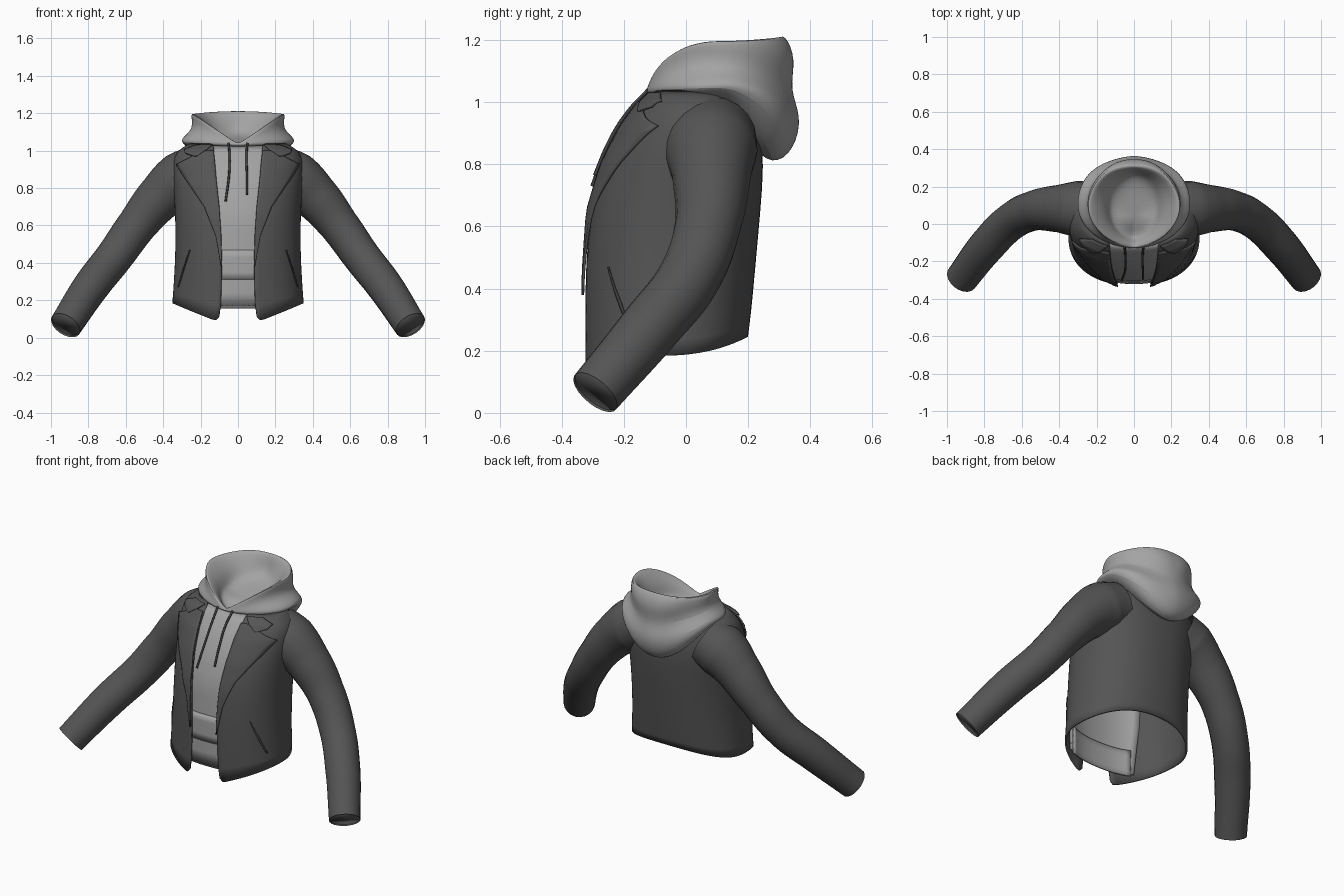
import bpy
import bmesh
from math import sin, cos, pi, asin
from mathutils import Vector, Matrix

if "Cube" in bpy.data.objects:
    bpy.data.objects.remove(bpy.data.objects["Cube"])


def material(name, v):
    m = bpy.data.materials.new(name)
    m.use_nodes = True
    m.diffuse_color = (v, v, v, 1)
    m.node_tree.nodes["Principled BSDF"].inputs["Base Color"].default_value = (v, v, v, 1)
    return m


JACKET = material("charcoal cloth", 0.09)
HOODIE = material("light grey fleece", 0.37)
CORD = material("dark cord", 0.05)


def finish(name, bm, mat, thick=0.0, levels=1, offset=-1):
    bmesh.ops.recalc_face_normals(bm, faces=bm.faces)
    me = bpy.data.meshes.new(name)
    bm.to_mesh(me)
    bm.free()
    me.materials.append(mat)
    ob = bpy.data.objects.new(name, me)
    bpy.context.collection.objects.link(ob)
    if levels:
        sub = ob.modifiers.new("smooth", 'SUBSURF')
        sub.levels = sub.render_levels = levels
    if thick:
        s = ob.modifiers.new("thickness", 'SOLIDIFY')
        s.thickness = thick
        s.offset = offset
    bpy.ops.object.select_all(action='DESELECT')
    ob.select_set(True)
    bpy.context.view_layer.objects.active = ob
    bpy.ops.object.shade_smooth_by_angle(angle=0.9)


def grid_faces(bm, rows, closed):
    for a, b in zip(rows, rows[1:]):
        n = len(a)
        for i in range(n if closed else n - 1):
            j = (i + 1) % n
            bm.faces.new((a[i], a[j], b[j], b[i]))


def power(v, e):
    return abs(v) ** e * (1 if v >= 0 else -1)


def loft(rows, seg, expo=2.0, openings=None, cap=False, fold=0.0):
    """Stack rings (half width, front y, back y, front z, side z, back z)."""
    bm = bmesh.new()
    rings = []
    for k, (rx, yf, yb, zf, zs, zb) in enumerate(rows):
        start = asin((openings[k] / rx) ** (expo / 2)) if openings else 0
        count = seg + 1 if openings else seg
        ring = []
        for i in range(count):
            t = start + (2 * pi - 2 * start) * i / seg
            s, c = sin(t), cos(t)
            z = zs + (zf - zs) * (1 - abs(s)) if c > 0 else zs + (zb - zs) * c * c
            r = 1 + fold * sin(5 * abs(t - pi) + k * 1.3) * (1 - c) / 2
            ring.append(bm.verts.new((rx * r * power(s, 2 / expo),
                        (yf + yb) / 2 - (yb - yf) / 2 * r * power(c, 2 / expo), z)))
        rings.append(ring)
    grid_faces(bm, rings, not openings)
    if cap:
        bm.faces.new(rings[0])
    return bm


# Jacket body, open at the front; its neck edge hides under the hood lining
BODY = [
    (0.352, -0.33, 0.200, 0.05, 0.185, 0.245),
    (0.344, -0.33, 0.210, 0.25, 0.29, 0.32),
    (0.335, -0.33, 0.222, 0.45, 0.45, 0.45),
    (0.335, -0.318, 0.240, 0.65, 0.65, 0.65),
    (0.345, -0.275, 0.252, 0.80, 0.80, 0.80),
    (0.355, -0.215, 0.240, 0.92, 0.92, 0.92),
    (0.335, -0.155, 0.200, 1.00, 1.00, 1.00),
    (0.255, -0.113, 0.150, 1.035, 1.04, 1.03),
]
EDGE = [0.095, 0.09, 0.085, 0.1, 0.115, 0.125, 0.13, 0.13]
EXPO = 2.25
finish("jacket_body", loft(BODY, 44, EXPO, EDGE), JACKET, 0.01)


def front_y(x, z):
    """Depth of the jacket front at a given width and height."""
    for a, b in zip(BODY, BODY[1:]):
        if z <= b[3] or b is BODY[-1]:
            break
    f = min(1, max(0, (z - a[3]) / (b[3] - a[3])))
    rx, yf, yb = (a[i] + (b[i] - a[i]) * f for i in range(3))
    mid, half = (yf + yb) / 2, (yb - yf) / 2
    return mid - half * max(0, 1 - abs(x / rx) ** EXPO) ** (1 / EXPO)


def patch(name, rows, mat, dy, side=1, cols=8, thick=0.008, steps=4):
    """Cloth panel following the front; rows are (z, inner x, outer x)."""
    bm = bmesh.new()
    fine = []
    for a, b in zip(rows, rows[1:]):
        fine += [[p + (q - p) * k / steps for p, q in zip(a, b)] for k in range(steps)]
    fine.append(rows[-1])
    grid = []
    for z, x0, x1 in fine:
        xs = [x0 + (x1 - x0) * i / cols for i in range(cols + 1)]
        grid.append([bm.verts.new((side * x, front_y(x, z) + dy, z)) for x in xs])
    grid_faces(bm, grid, False)
    finish(name, bm, mat, thick, 0, 0)


def tube(name, points, radius, mat, res=6):
    """Open round tube through (x, y, z, scale) points."""
    cu = bpy.data.curves.new(name, 'CURVE')
    cu.dimensions = '3D'
    cu.bevel_depth = radius
    cu.bevel_resolution = res
    cu.resolution_u = 8
    sp = cu.splines.new('BEZIER')
    sp.bezier_points.add(len(points) - 1)
    for bp, (x, y, z, r) in zip(sp.bezier_points, points):
        bp.co = (x, y, z)
        bp.radius = r
        bp.handle_left_type = bp.handle_right_type = 'AUTO'
    cu.materials.append(mat)
    ob = bpy.data.objects.new(name, cu)
    bpy.context.collection.objects.link(ob)


def end_disc(name, points, radius, mat):
    """Flat disc just inside the last end of a tube."""
    before, end = Vector(points[-2][:3]), Vector(points[-1][:3])
    along = (end - before).normalized()
    turn = along.to_track_quat('Z', 'Y').to_matrix().to_4x4()
    bm = bmesh.new()
    bmesh.ops.create_circle(bm, cap_ends=True, segments=24, radius=radius,
                            matrix=Matrix.Translation(end - along * 0.012) @ turn)
    finish(name, bm, mat, 0.004, 0)


LAPEL = [(0.38, 0.085, 0.09), (0.55, 0.09, 0.12), (0.70, 0.10, 0.18),
         (0.84, 0.115, 0.275), (0.925, 0.122, 0.33), (0.955, 0.125, 0.27),
         (1.0, 0.13, 0.19)]
COLLAR = [(0.97, 0.22, 0.235), (0.985, 0.2, 0.28), (1.005, 0.17, 0.29), (1.03, 0.14, 0.22)]
SLEEVE = [(0.21, 0.082, 0.885, 1.45), (0.305, 0.08, 0.843, 1.5), (0.41, 0.082, 0.757, 1.26),
          (0.54, 0.07, 0.602, 1.06), (0.66, 0.01, 0.435, 1.0),
          (0.785, -0.115, 0.275, 0.97), (0.922, -0.292, 0.066, 0.87)]

for side, label in ((1, "left"), (-1, "right")):
    patch(label + "_lapel", LAPEL, JACKET, -0.008, side)
    patch(label + "_collar", COLLAR, JACKET, -0.014, side)
    # Slanted pocket slit
    patch(label + "_pocket_slit", [(0.27, 0.318, 0.322), (0.36, 0.29, 0.297), (0.47, 0.255, 0.259)],
          CORD, -0.004, side, 1, 0.004)
    sleeve = [(side * x, y, z, r) for x, y, z, r in SLEEVE]
    tube(label + "_sleeve", sleeve, 0.1, JACKET, 8)
    end_disc(label + "_cuff_opening", sleeve, 0.086, JACKET)
    # Hood drawstring
    low, drift = (0.765, 0.048) if side > 0 else (0.73, 0.066)
    cord = [(1.04, 0.05), (0.97, 0.045), (0.87, 0.048), (low, drift)]
    tube(label + "_drawstring", [(side * x, front_y(x, z) - 0.01, z, 1) for z, x in cord],
         0.006, CORD, 2)

# Hoodie front panel, waistband and pouch pocket
patch("hoodie_front", [(0.17, -0.22, 0.22), (0.45, -0.24, 0.24), (0.7, -0.24, 0.24),
                       (0.92, -0.22, 0.22), (1.025, -0.15, 0.15)], HOODIE, 0.018, cols=16)
patch("hoodie_waistband", [(0.155, -0.2, 0.2), (0.31, -0.2, 0.2)], HOODIE, 0.026, cols=16)
patch("hoodie_pouch", [(0.31, -0.18, 0.18), (0.47, -0.12, 0.12)], HOODIE, 0.013, cols=16)

# Hood: neck lining, rolled rim, draped back
HOOD = [
    (0.110, -0.06, 0.150, 0.98, 1.04, 1.055),
    (0.135, -0.08, 0.250, 1.00, 1.075, 1.085),
    (0.160, -0.095, 0.280, 1.02, 1.13, 1.14),
    (0.215, -0.105, 0.298, 1.03, 1.185, 1.203),
    (0.252, -0.118, 0.320, 1.037, 1.207, 1.224),
    (0.244, -0.125, 0.355, 1.038, 1.16, 1.14),
    (0.247, -0.127, 0.328, 1.036, 1.11, 1.04),
    (0.300, -0.130, 0.374, 1.033, 1.07, 0.957),
    (0.308, -0.128, 0.355, 1.028, 1.045, 0.845),
    (0.267, -0.115, 0.280, 1.022, 1.025, 0.79),
    (0.200, -0.090, 0.205, 1.010, 1.01, 0.865),
]
finish("hood", loft(HOOD, 48, cap=True, fold=0.018), HOODIE, levels=2)
